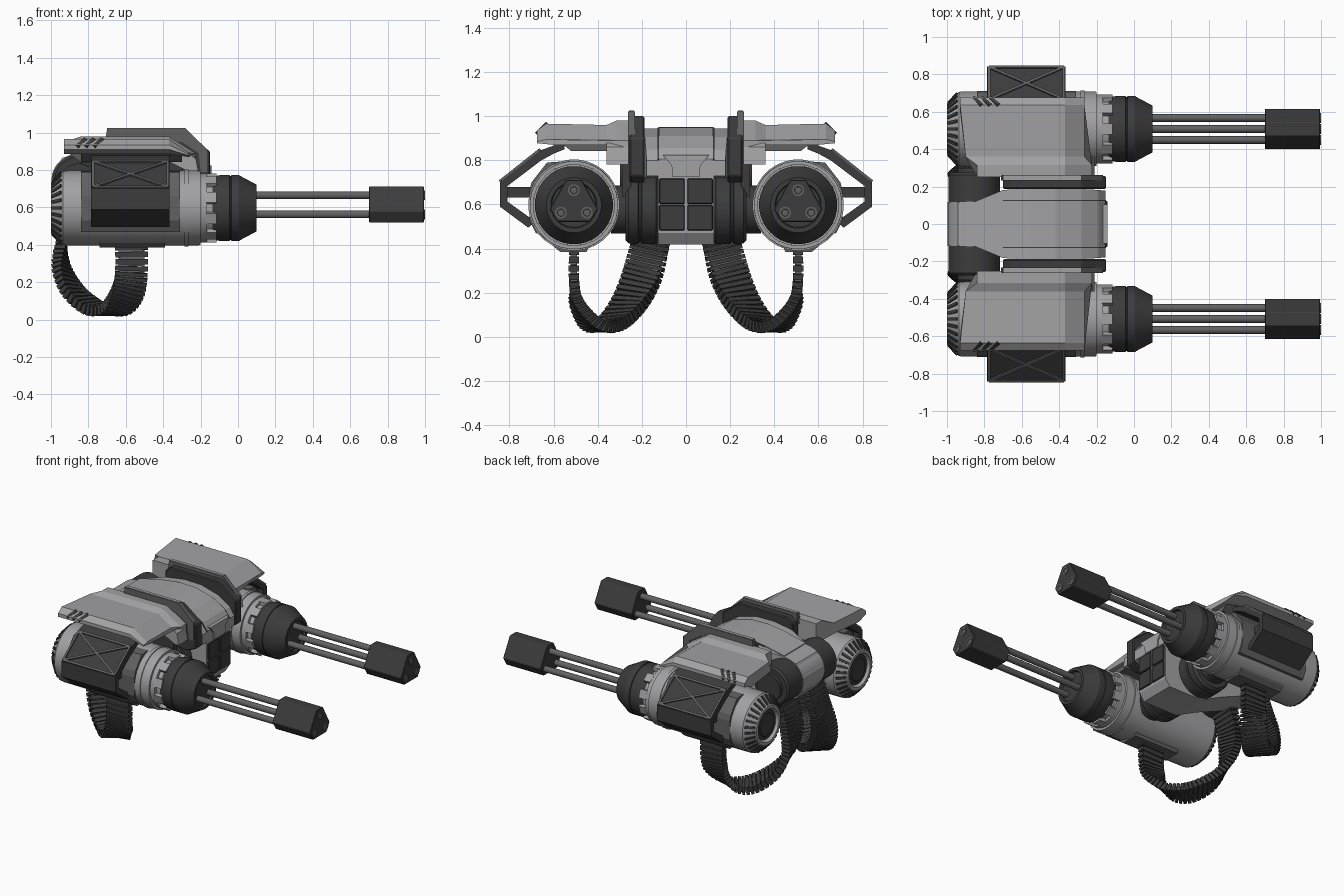
import bpy, bmesh
from math import sin, cos, pi, radians
from mathutils import Vector as V

if "Cube" in bpy.data.objects:
    bpy.data.objects.remove(bpy.data.objects["Cube"])


def material(name, v):
    m = bpy.data.materials.new(name)
    m.diffuse_color = (v, v, v * 1.03, 1)
    m.use_nodes = True
    m.node_tree.nodes["Principled BSDF"].inputs["Base Color"].default_value = m.diffuse_color
    return m


LIGHT, MID, DARK = material("light_grey", 0.36), material("mid_grey", 0.12), material("dark_grey", 0.045)
GY, GZ = 0.508, 0.597   # gun axis


def finish(name, bm, mat, mirror=True, smooth=False, bevel=0):
    bmesh.ops.recalc_face_normals(bm, faces=bm.faces)
    me = bpy.data.meshes.new(name)
    bm.to_mesh(me)
    bm.free()
    me.materials.append(mat)
    if smooth:
        me.polygons.foreach_set("use_smooth", [True] * len(me.polygons))
        me.set_sharp_from_angle(angle=radians(30))
    ob = bpy.data.objects.new(name, me)
    bpy.context.collection.objects.link(ob)
    if bevel:
        b = ob.modifiers.new("bevel", 'BEVEL')
        b.width, b.segments = bevel, 1
    if mirror:
        m = ob.modifiers.new("mirror", 'MIRROR')
        m.use_axis = (False, True, False)
        m.use_mirror_merge = False
    return ob


def add_loft(bm, rings):
    """Join equal-length point rings and cap both ends."""
    vs = [[bm.verts.new(p) for p in r] for r in rings]
    n = len(vs[0])
    for a, b in zip(vs, vs[1:]):
        for i in range(n):
            bm.faces.new((a[i], a[(i + 1) % n], b[(i + 1) % n], b[i]))
    bm.faces.new(vs[0])
    bm.faces.new(vs[-1])


def loft(name, rings, mat, **kw):
    bm = bmesh.new()
    add_loft(bm, rings)
    return finish(name, bm, mat, **kw)


def prism_x(name, yz, x0, x1, mat, **kw):
    return loft(name, [[(x, y, z) for y, z in yz] for x in (x0, x1)], mat, **kw)


def prism_y(name, xz, y0, y1, mat, **kw):
    return loft(name, [[(x, y, z) for x, z in xz] for y in (y0, y1)], mat, **kw)


def turned(name, prof, centres, mat, axis='X', n=32, **kw):
    """Solid of revolution: prof = (position along axis, radius)."""
    bm = bmesh.new()
    for c, d in centres:
        rings = []
        for t, r in prof:
            ang = [2 * pi * (i + 0.5) / n for i in range(n)]
            rings.append([(t, c + r * cos(a), d + r * sin(a)) if axis == 'X'
                          else (c + r * cos(a), t, d + r * sin(a)) for a in ang])
        add_loft(bm, rings)
    return finish(name, bm, mat, smooth=True, **kw)


def beams(name, items, mat, **kw):
    """Rectangular bars: (start, end, side direction, width, thickness)."""
    bm = bmesh.new()
    for p, q, side, w, t in items:
        p, q = V(p), V(q)
        d = (q - p).normalized()
        s = V(side)
        s = (s - d * s.dot(d)).normalized()
        u = d.cross(s)
        add_loft(bm, [[c + s * w / 2 * i + u * t / 2 * j for i, j in ((-1, -1), (1, -1), (1, 1), (-1, 1))]
                      for c in (p, q)])
    return finish(name, bm, mat, **kw)


def radial(x, r, a):
    return (x, GY + r * cos(a), GZ + r * sin(a))


# Gun housings with slatted rear cap
gun = [(GY, GZ)]
turned("gun_housing", [(-.97, .105), (-1, .115), (-1, .135), (-.935, .2), (-.5, .203), (-.2, .2), (-.2, .185),
                       (-.165, .185), (-.165, .165), (-.12, .165)], gun, LIGHT)
turned("rear_disc", [(-.96, .1), (-.985, .1), (-.985, .08), (-.99, .075)], gun, DARK)
A = [2 * pi * i / 28 for i in range(28)]
beams("rear_slats", [(radial(-.994, .14, a), radial(-.945, .192, a), (0, -sin(a), cos(a)), .017, .012)
                     for a in A], DARK)
turned("housing_band", [(-.285, .198), (-.285, .207), (-.265, .207), (-.265, .198)], gun, LIGHT)
T = [2 * pi * (i + .5) / 10 for i in range(10)]
beams("collar_teeth", [(radial(-.17, .172, a), radial(-.115, .172, a), (0, -sin(a), cos(a)), .06, .026)
                       for a in T], LIGHT)

# Rotating barrel cluster
turned("muzzle_hub", [(-.15, .16), (-.12, .172), (-.095, .177), (-.045, .177), (-.043, .172), (-.037, .172),
                      (-.035, .177), (.005, .177), (.02, .168), (.1, .125), (.1, .105), (.085, .1)], gun, DARK)
tri = [(GY + .068 * cos(a), GZ + .068 * sin(a)) for a in (pi / 2, pi * 7 / 6, pi * 11 / 6)]
turned("barrels", [(.06, .021), (.72, .021)], tri, MID, n=16)
half = [(.036, .712), (.11, .58), (.075, .52)]
prism_x("barrel_tip", [(GY + y, z) for y, z in half] + [(GY - y, z) for y, z in half[::-1]], .7, .995, DARK, bevel=.004)
turned("barrel_bores", [(.98, .027), (1, .027), (1, .017), (.996, .015)], tri, MID, n=16)

# Side mount on each gun, outer shield and its struts
prism_x("side_mount", [(.56, .795), (.63, .79), (.70, .70), (.71, .66), (.71, .53), (.68, .47), (.6, .46)],
        -.84, -.31, MID)
shield = [(.55, .885), (.66, .845), (.843, .70), (.843, .59), (.715, .495),
          (.685, .52), (.70, .535), (.808, .612), (.808, .685), (.655, .80), (.60, .83), (.55, .85)]
prism_x("outer_shield", shield, -.785, -.365, DARK)
prism_x("shield_strut", [(.69, .68), (.82, .68), (.82, .632), (.69, .632)], -.74, -.41, DARK)
a, b, c, d = (-.775, .665, .845), (-.375, .665, .845), (-.375, .838, .708), (-.775, .838, .708)
nrm = (0, .62, .78)
beams("shield_bracing", [(p, q, nrm, .014, .014) for p, q in ((a, b), (b, c), (c, d), (d, a), (a, c), (b, d))], MID)
prism_x("belt_port", [(.43, .44), (.45, .385), (.57, .385), (.60, .41), (.62, .44)], -.74, -.39, MID)

# Shoulder armour with vent slots
sec = [(.25, .98), (.315, .98), (.36, .96), (.635, .966), (.675, .935), (.675, .91), (.60, .885), (.36, .885),
       (.32, .84), (.25, .84)]
rings = [[(x, y, z) for y, z in sec] for x in (-.89, -.37)]
rings[0] = [(-.93 if y > .5 else -.90 if y > .34 else -.84, y, z) for y, z in sec]
rings.append([(-.265 if y > .34 else -.225, y, .84 + (z - .84) * .35 if y < .34 else .87 + (z - .885) * .3)
              for y, z in sec])
loft("shoulder_armour", rings, LIGHT)
prism_y("armour_front_skirt", [(-.42, .87), (-.265, .89), (-.225, .86), (-.21, .78), (-.24, .78), (-.34, .83)],
        .26, .36, LIGHT)
prism_x("armour_support", [(.26, .89), (.58, .89), (.52, .842), (.29, .842), (.26, .80)], -.84, -.3, MID)
beams("vent_slots", [((x, .676, .925), (x + .045, .635, .966), (1, 0, 0), .02, .012)
                     for x in (-.86, -.815, -.77)], DARK)

# Upright fins beside the central cowl
prism_y("fin_core", [(-.70, .80), (-.70, .97), (-.66, 1.0), (-.28, 1.0), (-.15, .90), (-.15, .73), (-.22, .70),
                     (-.5, .72)], .188, .256, DARK, bevel=.006)
prism_y("fin_cap", [(-.71, .95), (-.70, 1.022), (-.28, 1.022), (-.165, .91), (-.165, .79), (-.2, .79),
                    (-.21, .89), (-.3, .95)], .232, .262, MID)
prism_y("fin_rail", [(-.70, 1.012), (-.70, 1.025), (-.28, 1.025), (-.28, 1.012)], .235, .258, LIGHT)

# Central body: x, top z, bottom z, half width
stations = [(-.995, .78, .72, .115), (-.94, .865, .62, .118), (-.85, .893, .60, .12), (-.70, .925, .70, .182),
            (-.55, .945, .72, .19), (-.42, .943, .72, .19), (-.28, .905, .72, .187), (-.19, .85, .72, .182),
            (-.152, .80, .73, .178)]
loft("central_cowl", [[(x, -w, zb), (x, w, zb), (x, w, zt), (x, -w, zt)] for x, zt, zb, w in stations],
     LIGHT, mirror=False)
loft("cowl_spine", [[(x, -w, z - .03), (x, w, z - .03), (x, w, z + .006), (x, -w, z + .006)]
                    for x, z, _, w in ((x, z, 0, min(w, .122)) for x, z, _, w in stations[2:])], LIGHT, mirror=False)
beams("cowl_seams", [((p[0], .126, p[1] + .001), (q[0], .126, q[1] + .001), (0, 1, 0), .007, .006)
                     for p, q in zip(stations[3:], stations[4:])], DARK)
prism_y("lower_body", [(-.155, .74), (-.155, .47), (-.19, .418), (-.46, .418), (-.62, .50), (-.86, .60), (-.86, .80),
                       (-.5, .85)], -.128, .128, LIGHT, mirror=False)
prism_x("nose_plate", [(-.105, .825), (.105, .825), (.065, .775), (.06, .725), (-.06, .725), (-.065, .775)],
        -.17, -.142, LIGHT, mirror=False)
beams("nose_panels", [((-.148, .006, z), (-.148, .122, z), (0, 0, 1), .114, .014) for z in (.54, .66)],
      DARK, bevel=.004)

# Rear cross drum and gun pivots
turned("rear_drum", [(.11, .138), (.262, .138), (.275, .125), (.275, .09), (.30, .09)], [(-.855, .745)], DARK, axis='Y')
turned("drum_band", [(-.118, .142), (.118, .142)], [(-.855, .745)], LIGHT, axis='Y', mirror=False)
turned("gun_pivot", [(.12, .14), (.135, .157), (.20, .157), (.205, .148), (.212, .148), (.217, .157), (.26, .155),
                     (.275, .14), (.275, .11), (.34, .11)], [(-.42, .577)], DARK, axis='Y')
prism_x("pivot_arm", [(.25, .88), (.29, .92), (.29, .63), (.25, .65)], -.62, -.3, DARK)

# Feed belts: ribbed ribbon that twists a quarter turn
path = [V(p) for p in ((-.57, .507, .42), (-.57, .507, .25), (-.59, .485, .145), (-.655, .42, .06), (-.755, .345, .055),
                       (-.87, .265, .14), (-.935, .205, .26), (-.945, .172, .38), (-.92, .15, .5), (-.87, .15, .64))]


def curve(t):
    """Catmull-Rom point, t from 0 to 1."""
    f = min(t * (len(path) - 1), len(path) - 1.0001)
    i, u = int(f), f - int(f)
    p = [path[max(0, min(len(path) - 1, i + k))] for k in (-1, 0, 1, 2)]
    return .5 * (2 * p[1] + (p[2] - p[0]) * u + (2 * p[0] - 5 * p[1] + 4 * p[2] - p[3]) * u * u
                 + (3 * p[1] - p[0] - 3 * p[2] + p[3]) * u ** 3)


N = 46
ribs, core = [], []
for i in range(N):
    t0, t1 = i / N, (i + 1) / N
    ang = pi / 2 * min(1, max(0, (t0 - .15) / .65))
    side = (cos(ang), -sin(ang), 0)
    thick = .045 + .018 * t0
    ribs.append((curve(t0), curve(t0 + .74 / N), side, .175, thick))
    core.append((curve(t0), curve(t1), side, .14, thick * .65))
beams("feed_belt_ribs", ribs, DARK)
beams("feed_belt_core", core, MID)
